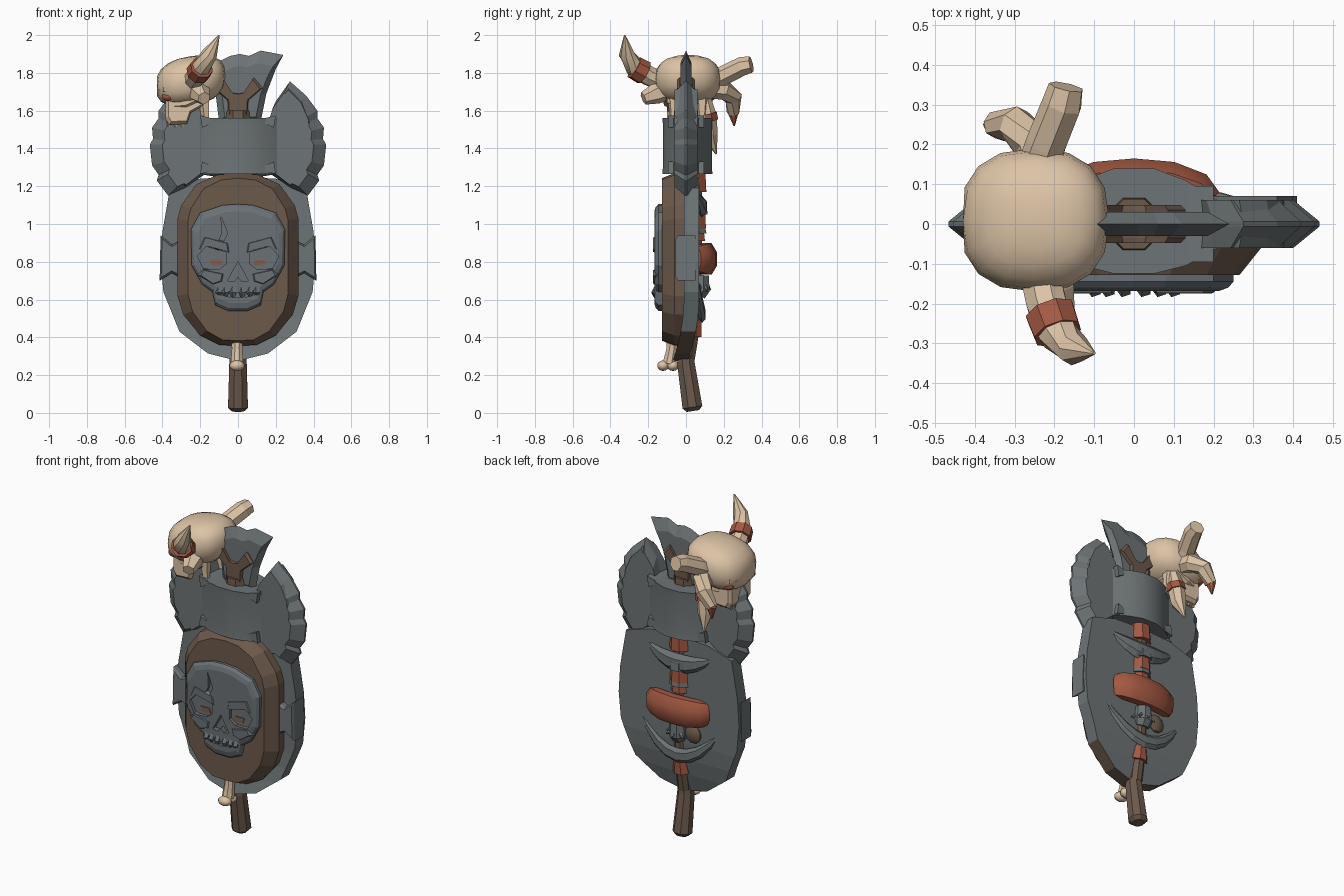
import bpy, bmesh, math
from mathutils import Vector

cube = bpy.data.objects.get("Cube")
if cube:
    bpy.data.objects.remove(cube, do_unlink=True)


def material(name, r, g, b):
    m = bpy.data.materials.new(name)
    m.use_nodes = True
    m.diffuse_color = (r, g, b, 1)
    m.node_tree.nodes["Principled BSDF"].inputs["Base Color"].default_value = (r, g, b, 1)
    return m


steel = material("steel grey", .155, .175, .18)
slate = material("slate grey", .145, .167, .18)
wood = material("dark wood", .15, .1, .07)
leather = material("red leather", .37, .1, .055)
rust = material("dull rust", .21, .115, .078)
bone = material("pale bone", .72, .55, .38)


def finish(name, bm, mat, smooth=None):
    bmesh.ops.recalc_face_normals(bm, faces=bm.faces)
    me = bpy.data.meshes.new(name)
    bm.to_mesh(me)
    bm.free()
    ob = bpy.data.objects.new(name, me)
    bpy.context.scene.collection.objects.link(ob)
    me.materials.append(mat)
    if smooth:
        bpy.ops.object.select_all(action="DESELECT")
        ob.select_set(True)
        bpy.context.view_layer.objects.active = ob
        bpy.ops.object.shade_smooth_by_angle(angle=math.radians(smooth))
    return ob


def bridge(bm, rings):
    n = len(rings[0])
    for a, b in zip(rings, rings[1:]):
        for i in range(n):
            j = (i + 1) % n
            bm.faces.new((a[i], a[j], b[j], b[i]))
    bm.faces.new(rings[0])
    bm.faces.new(rings[-1])


def layered(name, outline, layers, mat, centre=(0, 0), axis="y", smooth=None):
    """Outline repeated at each (depth, scale across, scale up) layer and skinned."""
    bm = bmesh.new()
    rings = []
    for d, *s in layers:
        pts = [(centre[0] + (a - centre[0]) * s[0], centre[1] + (b - centre[1]) * s[-1]) for a, b in outline]
        rings.append([bm.verts.new((a, d, b) if axis == "y" else (a, b, d)) for a, b in pts])
    bridge(bm, rings)
    return finish(name, bm, mat, smooth)


def tube(name, pts, radii, mat, sides=8, flat=(1, 1), smooth=None):
    """Tapering tube along a path, with a stretchable section."""
    pts = [Vector(p) for p in pts]
    whole = (pts[-1] - pts[0]).normalized()
    ref = Vector((0, 0, 1)) if abs(whole.z) < .7 else Vector((0, 1, 0))
    bm = bmesh.new()
    rings = []
    for i, (p, r) in enumerate(zip(pts, radii)):
        t = (pts[min(i + 1, len(pts) - 1)] - pts[max(i - 1, 0)]).normalized()
        u = t.cross(ref).normalized()
        v = t.cross(u)
        angles = [math.tau * (k + .5) / sides for k in range(sides)]
        rings.append([bm.verts.new(p + r * (u * math.cos(a) * flat[0] + v * math.sin(a) * flat[1])) for a in angles])
    bridge(bm, rings)
    return finish(name, bm, mat, smooth)


def ball(name, centre, size, mat, segs=10, smooth=60, power=1):
    """Ellipsoid; a power below one makes it boxier."""
    bm = bmesh.new()
    bmesh.ops.create_uvsphere(bm, u_segments=segs, v_segments=segs // 2 + 2, radius=1)
    for v in bm.verts:
        v.co = [c + s * math.copysign(abs(k) ** power, k) for c, s, k in zip(centre, size, v.co)]
    return finish(name, bm, mat, smooth)


def mirrored(half):
    """Close a right-hand outline, running from the top axis to the bottom axis."""
    return half + [(-x, z) for x, z in reversed(half) if x > 0]


def cut(ob, outline, y0, y1):
    """Carve a prism out of a part and discard the cutter."""
    cutter = layered("cutter", outline, [(y0, 1), (y1, 1)], slate)
    cutter.hide_render = True
    mod = ob.modifiers.new("cut", "BOOLEAN")
    mod.object = cutter
    bpy.context.view_layer.update()
    me = bpy.data.meshes.new_from_object(ob.evaluated_get(bpy.context.evaluated_depsgraph_get()))
    ob.modifiers.clear()
    ob.data = me
    bpy.data.objects.remove(cutter, do_unlink=True)


# Shield plate, its foot curling forward
half = [(0, 1.25), (.2, 1.24), (.36, 1.19), (.4, .96), (.41, .8), (.395, .64), (.31, .43), (.16, .315), (0, .275)]
shield = layered("shield_plate", mirrored(half), [(-.01, 1), (.07, 1)], steel)
bm = bmesh.new()
bm.from_mesh(shield.data)
for z in (.4, .5, .6):
    bmesh.ops.bisect_plane(bm, geom=bm.verts[:] + bm.edges[:] + bm.faces[:], plane_co=(0, 0, z), plane_no=(0, 0, 1))
for v in bm.verts:
    v.co.y -= .5 * max(0, .62 - v.co.z) ** 2
bm.normal_update()
for f in bm.faces:
    if f.calc_center_median().z < .45 and abs(f.normal.y) < .5:
        f.material_index = 1
bm.to_mesh(shield.data)
bm.free()
shield.data.materials.append(wood)

# Wooden boss with a wide bevel on its sides
half = [(0, 1.27), (.11, 1.26), (.22, 1.21), (.3, 1.1), (.32, 1.03), (.32, .62), (.29, .52), (.2, .41), (.1, .36), (0, .355)]
layered("wooden_boss", mirrored(half), [(0, 1), (-.06, 1), (-.128, .83, .94)], wood, (0, .81))

# Side clamps
for s in (-1, 1):
    side = "left" if s > 0 else "right"
    layered(side + "_clamp", [(s * x, z) for x, z in ((.31, .91), (.35, .89), (.41, .94), (.415, .7), (.35, .74), (.31, .72))],
            [(-.055, .85), (-.04, 1), (.05, 1)], steel, (s * .36, .82))

# Carved skull emblem
half = [(0, 1.105), (.08, 1.1), (.2, 1.06), (.25, .97), (.245, .78), (.19, .68), (.135, .64), (.12, .57), (.05, .54), (0, .54)]
emblem = layered("emblem_skull", mirrored(half), [(-.11, 1), (-.145, 1), (-.16, .95), (-.168, .86)], slate, (0, .83))
nose = [(0, .8), (.055, .7), (.02, .695), (0, .72), (-.02, .695), (-.055, .7)]
cut(emblem, nose, -.2, -.14)
cut(emblem, [(-.09, 1.04), (-.055, .95), (-.1, .86), (-.14, .84), (-.085, .95)], -.2, -.15)
cut(emblem, mirrored([(0, .635), (.06, .645), (.11, .65), (.11, .63), (.05, .615), (0, .61)]), -.2, -.15)
for s in (-1, 1):
    side = "left" if s > 0 else "right"
    socket = [(s * x, z) for x, z in ((.06, .79), (.06, .85), (.17, .88), (.215, .83), (.18, .76), (.1, .76))]
    cut(emblem, socket, -.2, -.148)
    layered(side + "_emblem_eye", [(s * x, z) for x, z in ((.08, .78), (.09, .81), (.15, .81), (.14, .78))],
            [(-.146, 1), (-.153, 1)], rust)
    layered(side + "_emblem_brow", [(s * x, z) for x, z in ((.03, .84), (.04, .9), (.19, .94), (.225, .86), (.17, .88), (.06, .85))],
            [(-.15, 1), (-.174, .75)], slate, (s * .12, .89))
    layered(side + "_emblem_cheek", [(s * x, z) for x, z in ((.06, .74), (.2, .77), (.22, .73), (.13, .67), (.07, .69))],
            [(-.15, 1), (-.175, .7)], slate, (s * .14, .72))
    for i, x in enumerate((.025, .065, .1)):
        tube(f"{side}_emblem_tooth_{i}", [(s * x, -.155, .66), (s * x, -.165, .635), (s * x, -.16, .6 + .01 * i)],
             [.017, .02, .004], slate, 5)

# Axe head
half_depth = [(.21, .06), (.13, .11), (.05, .14)]
socket = half_depth + [(-x, y) for x, y in reversed(half_depth)]
socket += [(-.21, -.06), (-.13, -.105), (-.05, -.125), (.05, -.125), (.13, -.105), (.21, -.06)]
layered("axe_socket", socket, [(1.265, 1), (1.3, .98), (1.53, .98), (1.56, 1)], steel, axis="z", smooth=30)
blade = [(.05, 1.24), (.05, 1.54), (.17, 1.55), (.2, 1.65), (.275, 1.755), (.36, 1.68), (.42, 1.6), (.42, 1.56), (.455, 1.51),
         (.45, 1.45), (.467, 1.42), (.455, 1.31), (.42, 1.26), (.43, 1.23), (.37, 1.15), (.28, 1.19), (.18, 1.26)]
body = [(.05, 1.26), (.05, 1.54), (.18, 1.55), (.21, 1.64), (.27, 1.72), (.34, 1.65), (.38, 1.56), (.393, 1.45),
        (.38, 1.34), (.34, 1.25), (.28, 1.2), (.19, 1.27)]
for s in (-1, 1):
    side = "left" if s > 0 else "right"
    layered(side + "_axe_edge", [(s * x, z) for x, z in blade], [(-.06, .82), (-.006, 1), (.006, 1), (.06, .82)],
            steel, (s * .1, 1.42))
    layered(side + "_axe_body", [(s * x, z) for x, z in body], [(-.06, .97), (-.03, 1), (.03, 1), (.06, .97)],
            steel, (s * .1, 1.42))
    for z, d in ((1.56, 1), (1.28, -1)):
        layered(f"{side}_socket_barb_{'top' if d > 0 else 'base'}",
                [(s * .1, z - d * .01), (s * .2, z + d * .015), (s * .19, z - d * .05)], [(-.095, 1), (.095, 1)], steel)

# Central crest of the axe
crest = [(-.1, 1.54), (-.12, 1.7), (-.16, 1.8), (-.1, 1.86), (-.04, 1.89), (.01, 1.9), (.06, 1.89), (.12, 1.918),
         (.24, 1.895), (.2, 1.82), (.15, 1.69), (.12, 1.54)]
layered("axe_crest", crest, [(-.03, .75), (0, 1), (.03, .75)], steel, (.02, 1.65))

# Forked shaft top
fork = mirrored([(0, 1.69), (.03, 1.695), (.085, 1.775), (.13, 1.72), (.055, 1.655), (.05, 1.57), (0, 1.57)])
layered("shaft_fork", fork, [(-.048, .9), (-.035, 1), (.035, 1), (.048, .9)], wood, (0, 1.67))
tube("fork_collar", [(0, 0, 1.54), (0, 0, 1.6)], [.073, .068], wood)

# Shaft and grip
tube("shaft", [(0, .01, .29), (0, .045, .5), (0, .045, 1.3), (0, 0, 1.56)], [.04, .04, .045, .045], wood)
tube("grip", [(0, 0, .32), (0, 0, .26), (0, .034, .03), (0, .037, .01)], [.044, .05, .057, .035], wood)

# Wraps and rings on the shaft
for name, z, h, r, mat in (("top_wrap", 1.22, .05, .068, leather), ("middle_wrap", 1.02, .045, .066, leather),
                           ("lower_wrap", .93, .02, .06, leather), ("shaft_ring", 1.08, .03, .075, steel),
                           ("thin_ring", .965, .015, .068, steel)):
    tube(name, [(0, .045, z - h), (0, .045, z + h)], [r, r * .92], mat)
tube("foot_wrap", [(0, .03, .41), (0, .045, .49)], [.058, .042], leather)
tube("crown_nut", [(0, .06, .62), (0, .07, .65), (0, .075, .73)], [.045, .06, .05], steel)
for i in range(5):
    a = math.pi * i / 4
    c, d = math.cos(a), math.sin(a)
    tube(f"nut_stud_{i}", [(.04 * c, .07 + .04 * d, .67), (.08 * c, .07 + .06 * d, .65)], [.018, .004], steel, 5)
ball("back_knob", (-.1, .07, .67), (.055, .025, .055), wood, smooth=30)

# Arm loop
arc = [math.pi * i / 6 for i in range(7)]
tube("arm_loop", [(-.185 * math.cos(a), .055 + .06 * math.sin(a), .815) for a in arc],
     [.07, .082, .09, .09, .09, .082, .07], leather, 8, (.6, 1), 35)

# Crescent braces on the back
for name, z, rise, w, thick in (("upper_brace", 1.09, .07, .23, .055), ("lower_brace", .52, .2, .28, .04)):
    steps = [i / 4 - 1 for i in range(9)]
    tube(name, [(w * t, .085 - .025 * t * t, z + rise * t * t) for t in steps],
         [.004 + thick * (1 - t * t) for t in steps], steel, 6, (.5, 1))

# Hanging bone
tube("hanging_bone", [(-.005, -.07, .42), (-.005, -.075, .34), (-.005, -.09, .26)], [.034, .03, .036], bone, 8, smooth=40)
for s in (-1, 1):
    ball(f"bone_knob_{'back' if s > 0 else 'front'}", (-.005, -.095 + s * .026, .25), (.042, .032, .028), bone)

# Beast skull, facing sideways with its brow lowered
cranium = ball("beast_cranium", (-.25, .01, 1.757), (.188, .18, .132), bone, 16, 50, .82)
for v in cranium.data.vertices:
    v.co.x = max(v.co.x, -.43)
    v.co.z += .15 * (v.co.x + .25)
face = [(-.42, 1.71), (-.385, 1.65), (-.385, 1.56), (-.365, 1.525), (-.27, 1.53), (-.25, 1.59), (-.16, 1.64), (-.15, 1.74)]
layered("beast_muzzle", face, [(-.1, .85), (-.08, 1), (.1, 1), (.12, .85)], bone, (-.28, 1.64))
for s in (-1, 1):
    side = "back" if s > 0 else "front"
    y = .01 + s * .105
    ball(side + "_beast_eye", (-.368, .01 + s * .108, 1.675), (.036, .026, .024), leather)
    tube(side + "_beast_brow", [(-.41, .01 + s * .06, 1.715), (-.38, .01 + s * .115, 1.715), (-.31, .01 + s * .15, 1.715)],
         [.015, .024, .018], bone, 6)
    tube(side + "_cheekbone", [(-.37, y - s * .02, 1.63), (-.28, y, 1.64), (-.2, y, 1.68)], [.018, .025, .03], bone, 6)
    tube(side + "_jaw_strut", [(-.18, y - s * .03, 1.68), (-.17, y - s * .03, 1.535)], [.035, .018], bone, 5)
    for i in range(3):
        x = -.365 + .035 * i
        tube(f"{side}_beast_tooth_{i}", [(x, y - s * .03, 1.56), (x, y - s * .035, 1.515)], [.016, .006], bone, 5)

# Horns and tusks
tube("front_horn", [(-.24, -.11, 1.75), (-.22, -.2, 1.785), (-.19, -.275, 1.835), (-.15, -.315, 1.9), (-.1, -.325, 2.0)],
     [.054, .054, .052, .042, .004], bone, 8, smooth=40)
tube("horn_band", [(-.211, -.222, 1.8), (-.192, -.275, 1.83)], [.066, .063], leather)
tube("broken_horn", [(-.25, .1, 1.73), (-.22, .2, 1.785), (-.18, .3, 1.835), (-.17, .345, 1.845)], [.058, .053, .052, .045], bone, 7)
tube("back_tusk", [(-.23, .1, 1.72), (-.25, .2, 1.71), (-.3, .25, 1.67), (-.35, .25, 1.59)], [.055, .055, .048, .034], bone, 7)
tube("back_tusk_tip", [(-.35, .25, 1.59), (-.355, .255, 1.52)], [.03, .004], leather, 7)
tube("broken_tusk", [(-.22, -.08, 1.72), (-.2, -.16, 1.69), (-.18, -.225, 1.665)], [.06, .055, .035], bone, 6)
tube("hanging_tusk", [(-.2, .1, 1.66), (-.21, .115, 1.57), (-.22, .125, 1.47), (-.235, .16, 1.37)], [.035, .05, .044, .004], bone, 7)
tube("tusk_band", [(-.205, .108, 1.585), (-.21, .116, 1.545)], [.057, .057], leather, 7)
